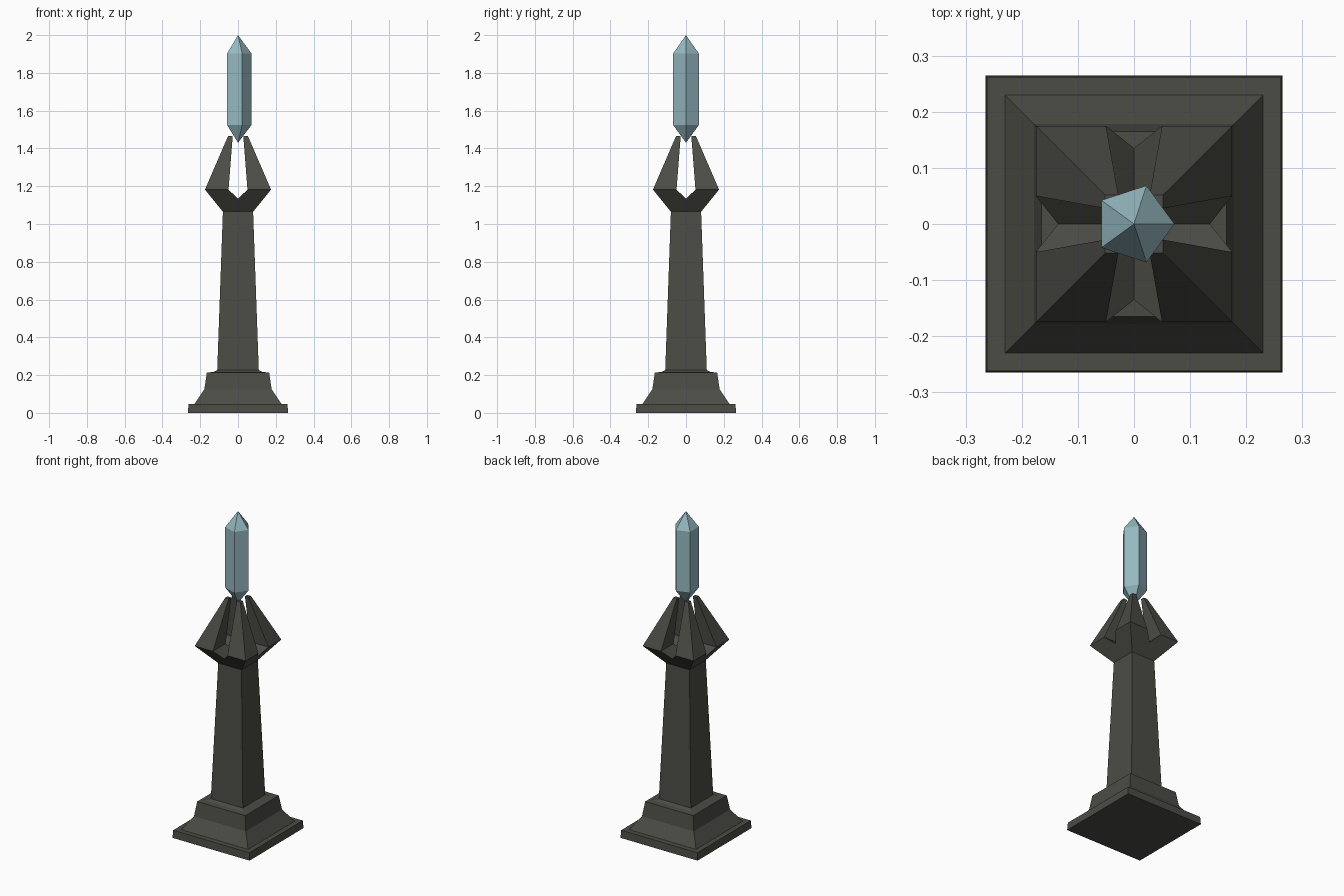
import bpy, bmesh, math

if "Cube" in bpy.data.objects:
    bpy.data.objects.remove(bpy.data.objects["Cube"])


def material(name, rgb):
    m = bpy.data.materials.new(name)
    m.diffuse_color = (*rgb, 1)
    m.use_nodes = True
    m.node_tree.nodes["Principled BSDF"].inputs["Base Color"].default_value = m.diffuse_color
    return m


STONE = material("dark_stone", (0.072, 0.072, 0.061))
CRYSTAL = material("pale_blue_crystal", (0.30, 0.48, 0.53))


def finish(bm, name, mat):
    me = bpy.data.meshes.new(name)
    bm.to_mesh(me)
    bm.free()
    me.materials.append(mat)
    ob = bpy.data.objects.new(name, me)
    bpy.context.collection.objects.link(ob)
    return ob


def stack(name, mat, sides, profile, turn=0.0, bottom=True, top=True):
    """Loft of regular polygons; profile holds (corner radius, z), radius 0 is a tip."""
    bm = bmesh.new()
    rings = []
    for r, z in profile:
        if r == 0:
            rings.append([bm.verts.new((0, 0, z))] * sides)
        else:
            rings.append([bm.verts.new((r * math.cos(turn + math.tau * i / sides),
                                        r * math.sin(turn + math.tau * i / sides), z))
                          for i in range(sides)])
    for a, b in zip(rings, rings[1:]):
        for i in range(sides):
            j = (i + 1) % sides
            bm.faces.new(list(dict.fromkeys((a[i], a[j], b[j], b[i]))))
    if bottom and profile[0][0]:
        bm.faces.new(rings[0][::-1])
    if top and profile[-1][0]:
        bm.faces.new(rings[-1])
    return finish(bm, name, mat)


def square_stack(name, profile, **kw):
    return stack(name, STONE, 4, [(h * math.sqrt(2), z) for h, z in profile],
                 math.pi / 4, **kw)


# Stepped foot and tapering shaft
square_stack("plinth", [(0.265, 0), (0.262, 0.047)])
square_stack("stepped_base", [(0.23, 0.047), (0.178, 0.125), (0.165, 0.214),
                              (0.132, 0.216), (0.11, 0.226)], bottom=False)
square_stack("shaft", [(0.11, 0.226), (0.08, 1.065)], bottom=False, top=False)

# Flared head with four claws: one quarter, mirrored across x and y
LOW, NOTCH, RIM, TIP = 1.065, 1.133, 1.182, 1.467
neck, wide, gap, t_in, t_out = 0.08, 0.175, 0.05, 0.028, 0.052
n = neck + (wide - neck) * (NOTCH - LOW) / (RIM - LOW)
bm = bmesh.new()
V = lambda x, y, z: bm.verts.new((x, y, z))
centre, nx, ny = V(0, 0, NOTCH), V(n, 0, NOTCH), V(0, n, NOTCH)
kx, ky, kc = V(neck, 0, LOW), V(0, neck, LOW), V(neck, neck, LOW)
rim = [V(gap, gap, RIM), V(wide, gap, RIM), V(wide, wide, RIM), V(gap, wide, RIM)]
tip = [V(t_in, t_in, TIP), V(t_out, t_in, TIP), V(t_out, t_out, TIP), V(t_in, t_out, TIP)]
bm.faces.new((nx, rim[1], rim[0], centre))            # notch walls
bm.faces.new((centre, rim[0], rim[3], ny))
bm.faces.new((kx, kc, rim[2], rim[1], nx))            # flared underside
bm.faces.new((kc, ky, ny, rim[3], rim[2]))
for i in range(4):                                    # claw
    j = (i + 1) % 4
    bm.faces.new((rim[i], rim[j], tip[j], tip[i]))
bm.faces.new(tip)
head = finish(bm, "clawed_head", STONE)
mod = head.modifiers.new("quarters", 'MIRROR')
mod.use_axis = (True, True, False)
mod.use_clip = True

# Five-sided crystal held above the claws
stack("crystal", CRYSTAL, 5, [(0, 1.43), (0.072, 1.525), (0.072, 1.902), (0, 2.0)])
